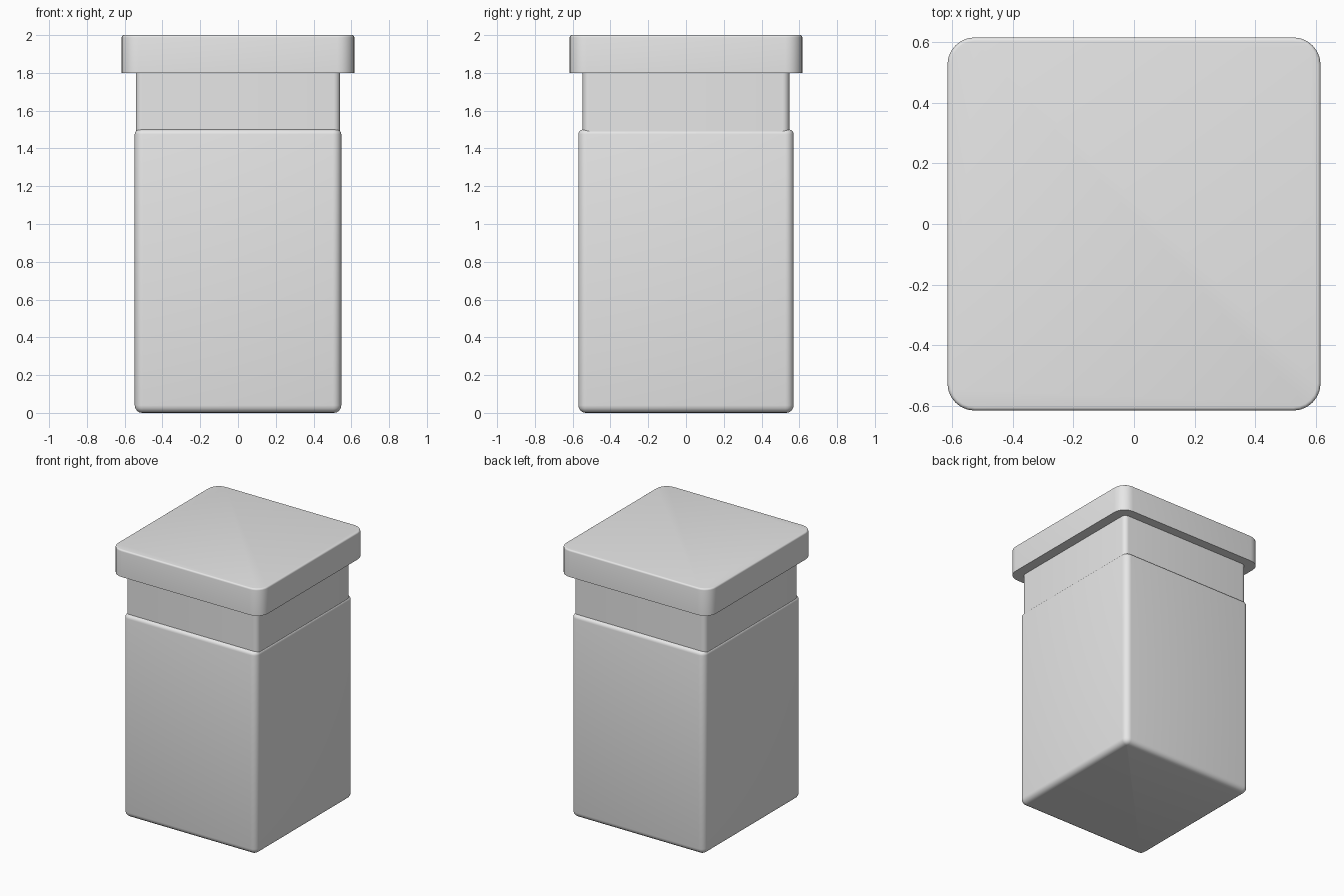
import bpy, bmesh, math

if "Cube" in bpy.data.objects:
    bpy.data.objects.remove(bpy.data.objects["Cube"], do_unlink=True)

grey = bpy.data.materials.new("light grey")
grey.use_nodes = True
GREY = (0.8, 0.8, 0.8, 1)
grey.diffuse_color = GREY
grey.node_tree.nodes["Principled BSDF"].inputs["Base Color"].default_value = GREY


def rounded_ring(bm, z, hx, hy, r, steps=6):
    """One horizontal rounded rectangle of vertices."""
    ring = []
    for k, (sx, sy) in enumerate(((1, 1), (-1, 1), (-1, -1), (1, -1))):
        for i in range(steps + 1):
            a = math.radians(90 * (k + i / steps))
            ring.append(bm.verts.new((sx * (hx - r) + r * math.cos(a),
                                      sy * (hy - r) + r * math.sin(a), z)))
    return ring


def rounded_box(name, hx, hy, z0, z1, r, bottom=0.0, top=0.0, steps=4):
    """Box with rounded upright corners and optional rounded rims."""
    levels = []  # (height, inset)
    for i in range(steps + 1 if bottom else 1):
        a = math.pi / 2 * i / steps
        levels.append((z0 + bottom * (1 - math.sin(a)), bottom * (1 - math.cos(a))))
    levels.reverse()
    for i in range(steps + 1 if top else 1):
        a = math.pi / 2 * i / steps
        levels.append((z1 - top * (1 - math.sin(a)), top * (1 - math.cos(a))))
    # order each rim so heights rise from bottom to top
    levels.sort(key=lambda p: p[0])
    bm = bmesh.new()
    rings = [rounded_ring(bm, z, hx - d, hy - d, max(r - d, 0.004)) for z, d in levels]
    n = len(rings[0])
    for a, b in zip(rings, rings[1:]):
        for i in range(n):
            j = (i + 1) % n
            bm.faces.new((a[i], a[j], b[j], b[i]))
    bm.faces.new(list(reversed(rings[0])))
    bm.faces.new(rings[-1])
    bmesh.ops.recalc_face_normals(bm, faces=bm.faces)
    mesh = bpy.data.meshes.new(name)
    bm.to_mesh(mesh)
    bm.free()
    mesh.materials.append(grey)
    ob = bpy.data.objects.new(name, mesh)
    bpy.context.collection.objects.link(ob)
    bpy.ops.object.select_all(action='DESELECT')
    ob.select_set(True)
    bpy.context.view_layer.objects.active = ob
    bpy.ops.object.shade_smooth_by_angle(angle=math.radians(35))
    return ob


# Main container, slightly deeper than wide
rounded_box("body", 0.547, 0.57, 0.0, 1.5, 0.045, bottom=0.04, top=0.025)
# Recessed neck between body and lid
rounded_box("neck", 0.541, 0.547, 1.48, 1.81, 0.035)
# Overhanging lid with softened top rim
rounded_box("lid", 0.616, 0.616, 1.8, 2.0, 0.09, top=0.012)
